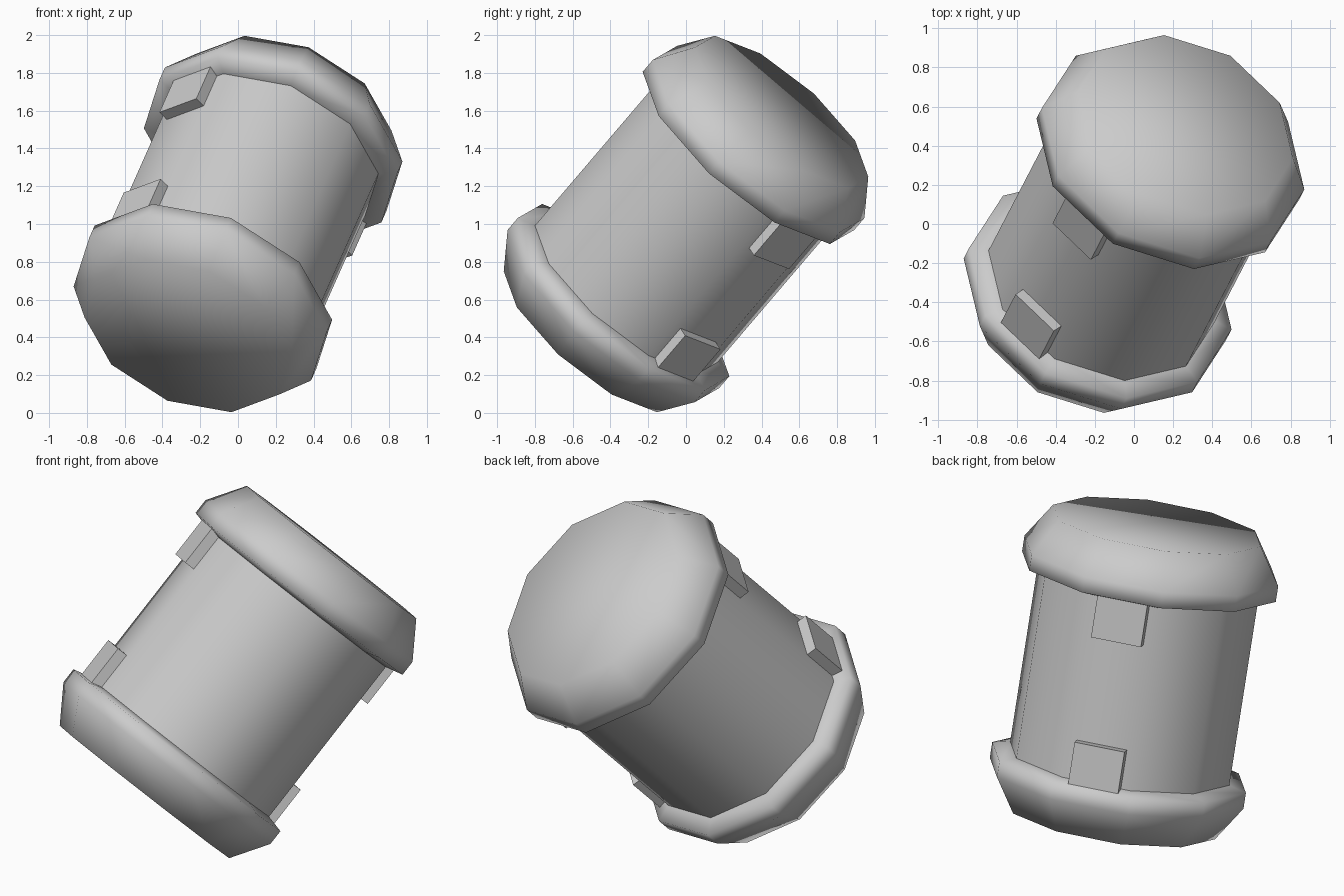
import bpy, bmesh
from math import radians, sin, cos
from mathutils import Matrix, Vector

if "Cube" in bpy.data.objects:
    bpy.data.objects.remove(bpy.data.objects["Cube"])

# Tilted local frame: X = through the lugs, Z = barrel axis
axis = Vector((0.32, 0.615, 0.72)).normalized()
lug = Vector((-0.64, -0.42, 0.643))
lug = (lug - axis * lug.dot(axis)).normalized()
side = axis.cross(lug)
frame = Matrix((lug, side, axis)).transposed().to_4x4()
frame.translation = (0, 0, 1)
SIDES = 10


def finish(name, bm, angle):
    bmesh.ops.recalc_face_normals(bm, faces=bm.faces)
    mesh = bpy.data.meshes.new(name)
    bm.to_mesh(mesh)
    bm.free()
    ob = bpy.data.objects.new(name, mesh)
    bpy.context.collection.objects.link(ob)
    ob.matrix_world = frame
    bpy.ops.object.select_all(action='DESELECT')
    ob.select_set(True)
    bpy.context.view_layer.objects.active = ob
    bpy.ops.object.shade_smooth_by_angle(angle=radians(angle))
    return ob


def lathe(name, profile, angle):
    """Ten-sided solid from (radius, height) points, closed at both ends."""
    bm = bmesh.new()
    rings = []
    for r, h in profile:
        rings.append([bm.verts.new((r * cos(radians(18 + 36 * k)),
                                    r * sin(radians(18 + 36 * k)), h))
                      for k in range(SIDES)])
    for a, b in zip(rings, rings[1:]):
        for k in range(SIDES):
            j = (k + 1) % SIDES
            bm.faces.new((a[k], a[j], b[j], b[k]))
    bm.faces.new(rings[0])
    bm.faces.new(rings[-1])
    return finish(name, bm, angle)


# Barrel body
lathe("barrel_body", [(0.615, -0.53), (0.615, 0.53)], 40)

for end, s in (("top", 1), ("bottom", -1)):
    # Overhanging end cap with a sloped shoulder
    lathe(end + "_cap", [(0.60, 0.51 * s), (0.712, 0.537 * s),
                         (0.712, 0.625 * s), (0.583, 0.823 * s)], 80)
    # Lugs on two opposite flats, tucked under the cap
    for label, t in (("front", 1), ("back", -1)):
        bm = bmesh.new()
        bmesh.ops.create_cube(bm, size=1)
        bmesh.ops.scale(bm, vec=(0.12, 0.28, 0.27), verts=bm.verts)
        bmesh.ops.translate(bm, vec=(0.585 * t, 0, 0.43 * s), verts=bm.verts)
        finish(end + "_" + label + "_lug", bm, 30)
